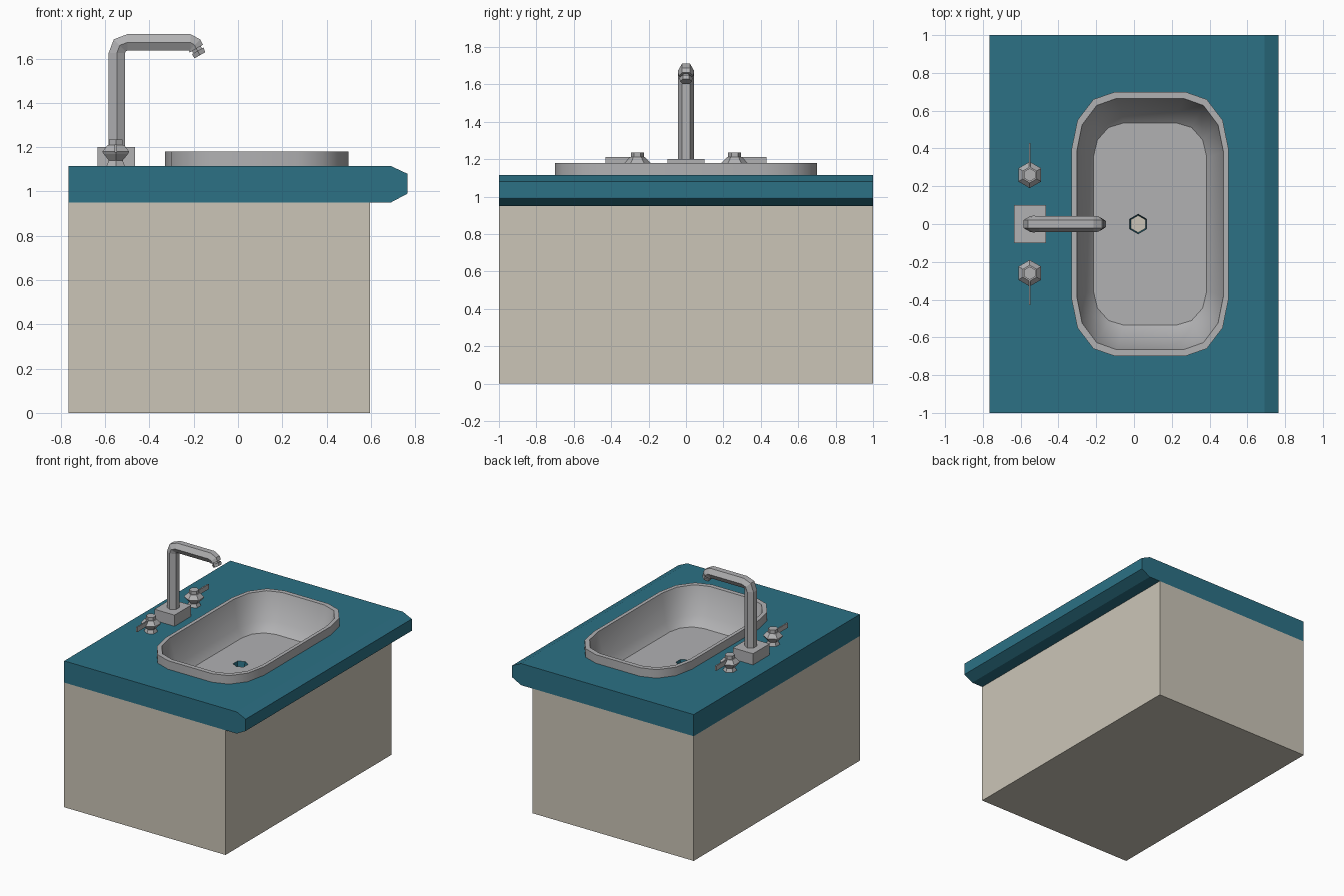
import bpy, bmesh, math
from mathutils import Vector

if "Cube" in bpy.data.objects:
    bpy.data.objects.remove(bpy.data.objects["Cube"])


def material(name, rgb):
    m = bpy.data.materials.new(name)
    m.diffuse_color = (*rgb, 1)
    m.use_nodes = True
    m.node_tree.nodes["Principled BSDF"].inputs["Base Color"].default_value = m.diffuse_color
    return m


TEAL = material("teal", (0.025, 0.165, 0.235))
BEIGE = material("beige", (0.60, 0.56, 0.475))
GREY = material("grey", (0.44, 0.44, 0.45))


def finish(name, bm, mat, recalc=True):
    if recalc:
        bmesh.ops.recalc_face_normals(bm, faces=bm.faces)
    me = bpy.data.meshes.new(name)
    bm.to_mesh(me)
    bm.free()
    me.materials.append(mat)
    ob = bpy.data.objects.new(name, me)
    bpy.context.collection.objects.link(ob)
    return ob


def loft(name, rings, mat, caps=(True, True), hole=None):
    """Skin a list of equal point rings; hole = inner ring cut out of the last cap."""
    bm = bmesh.new()
    vr = [[bm.verts.new(p) for p in r] for r in rings]
    n = len(vr[0])
    for a, b in zip(vr, vr[1:]):
        for i in range(n):
            j = (i + 1) % n
            bm.faces.new((a[i], a[j], b[j], b[i]))
    if caps[0]:
        bm.faces.new(vr[0][::-1])
    if caps[1]:
        bm.faces.new(vr[-1])
    if hole:
        hv = [bm.verts.new(p) for p in hole]
        edges = [bm.edges.new((hv[i - 1], hv[i])) for i in range(len(hv))]
        edges += [bm.edges.get((vr[-1][i - 1], vr[-1][i])) for i in range(n)]
        bmesh.ops.triangle_fill(bm, edges=edges, use_beauty=True)
    return finish(name, bm, mat)


def box(name, x0, x1, y0, y1, z0, z1, mat):
    q = [(x0, y0), (x1, y0), (x1, y1), (x0, y1)]
    return loft(name, [[(x, y, z) for x, y in q] for z in (z0, z1)], mat)


def hexagon(cx, cy, z, r):
    return [(cx + r * math.cos(a), cy + r * math.sin(a), z)
            for a in (math.radians(30 + 60 * k) for k in range(6))]


def rounded(hw, hh, rx, ry, z, cx=0.085):
    """Rounded rectangle with three segments per corner."""
    pts = []
    for q, (sx, sy) in enumerate([(1, 1), (-1, 1), (-1, -1), (1, -1)]):
        for k in range(4):
            a = math.radians(90 * q + 30 * k)
            pts.append((cx + sx * (hw - rx) + rx * math.cos(a),
                        sy * (hh - ry) + ry * math.sin(a), z))
    return pts


def smooth(ob, angle):
    bpy.ops.object.select_all(action='DESELECT')
    ob.select_set(True)
    bpy.context.view_layer.objects.active = ob
    bpy.ops.object.shade_smooth_by_angle(angle=math.radians(angle))


# Cabinet: hollow, closed by the countertop
q = [(-0.765, -1), (0.595, -1), (0.595, 1), (-0.765, 1)]
loft("cabinet", [[(x, y, z) for x, y in q] for z in (0, 0.95)], BEIGE, (True, False))

# Countertop: chamfered front profile, with an opening for the basin
prof = [(-0.765, 0.95), (0.69, 0.95), (0.765, 0.99), (0.765, 1.08), (0.69, 1.115), (-0.765, 1.115)]
counter = loft("countertop", [[(x, y, z) for x, z in prof] for y in (-1, 1)], TEAL)
cutter = loft("basin_cutter", [rounded(0.403, 0.683, 0.22, 0.29, z) for z in (0.8, 1.3)], TEAL)
cutter.hide_render = True
cutter.hide_viewport = True
mod = counter.modifiers.new("basin_opening", 'BOOLEAN')
mod.operation = 'DIFFERENCE'
mod.solver = 'EXACT'
mod.object = cutter

# Basin: outer skirt, rim, sloping walls, floor with drain hole
DX = 0.022
basin = loft("basin", [
    rounded(0.415, 0.70, 0.23, 0.30, 1.115),
    rounded(0.415, 0.70, 0.23, 0.30, 1.18),
    rounded(0.388, 0.665, 0.21, 0.28, 1.18),
    rounded(0.345, 0.605, 0.19, 0.24, 0.98),
    rounded(0.30, 0.535, 0.16, 0.18, 0.92),
], GREY, (False, False), hole=hexagon(DX, 0, 0.92, 0.052))
smooth(basin, 35)

# Drain: short pipe closed at the bottom
bm = bmesh.new()
top = [bm.verts.new(p) for p in hexagon(DX, 0, 0.92, 0.052)]
low = [bm.verts.new(p) for p in hexagon(DX, 0, 0.86, 0.045)]
for i in range(6):
    bm.faces.new((top[i - 1], top[i], low[i], low[i - 1]))
finish("drain_pipe", bm, TEAL, recalc=False)
bm = bmesh.new()
bm.faces.new([bm.verts.new(p) for p in hexagon(DX, 0, 0.861, 0.046)])
finish("drain_bottom", bm, BEIGE, recalc=False)

# Tap base
box("tap_base", -0.635, -0.465, -0.1, 0.1, 1.115, 1.2, GREY)

# Tap spout: hexagonal tube swept along a path (x, z, radius, direction in degrees)
path = [(-0.547, 1.19, 0.043, 90), (-0.547, 1.625, 0.043, 90), (-0.534, 1.660, 0.044, 45),
        (-0.500, 1.673, 0.043, 0), (-0.215, 1.673, 0.043, 0), (-0.196, 1.661, 0.042, -45),
        (-0.188, 1.645, 0.040, -60), (-0.188, 1.645, 0.026, -60), (-0.182, 1.635, 0.026, -60),
        (-0.182, 1.635, 0.035, -60), (-0.172, 1.615, 0.032, -60)]
rings = []
for x, z, r, d in path:
    n = Vector((-math.sin(math.radians(d)), 0, math.cos(math.radians(d))))
    c = Vector((x, 0, z))
    rings.append([c + r * (n * math.sin(math.radians(60 * k))
                           + Vector((0, math.cos(math.radians(60 * k)), 0))) for k in range(6)])
loft("tap_spout", rings, GREY)

# Two tap handles with thin levers, mirrored in y
for side, s in (("right", -1), ("left", 1)):
    y = 0.26 * s
    turned = [(0.048, 1.115), (0.036, 1.14), (0.064, 1.17), (0.07, 1.18),
              (0.042, 1.21), (0.035, 1.21), (0.035, 1.235)]
    loft("tap_handle_" + side, [hexagon(-0.552, y, z, r) for r, z in turned], GREY)
    ys = sorted((y, 0.43 * s))
    box("tap_lever_" + side, -0.557, -0.547, ys[0], ys[1], 1.175, 1.212, GREY)
